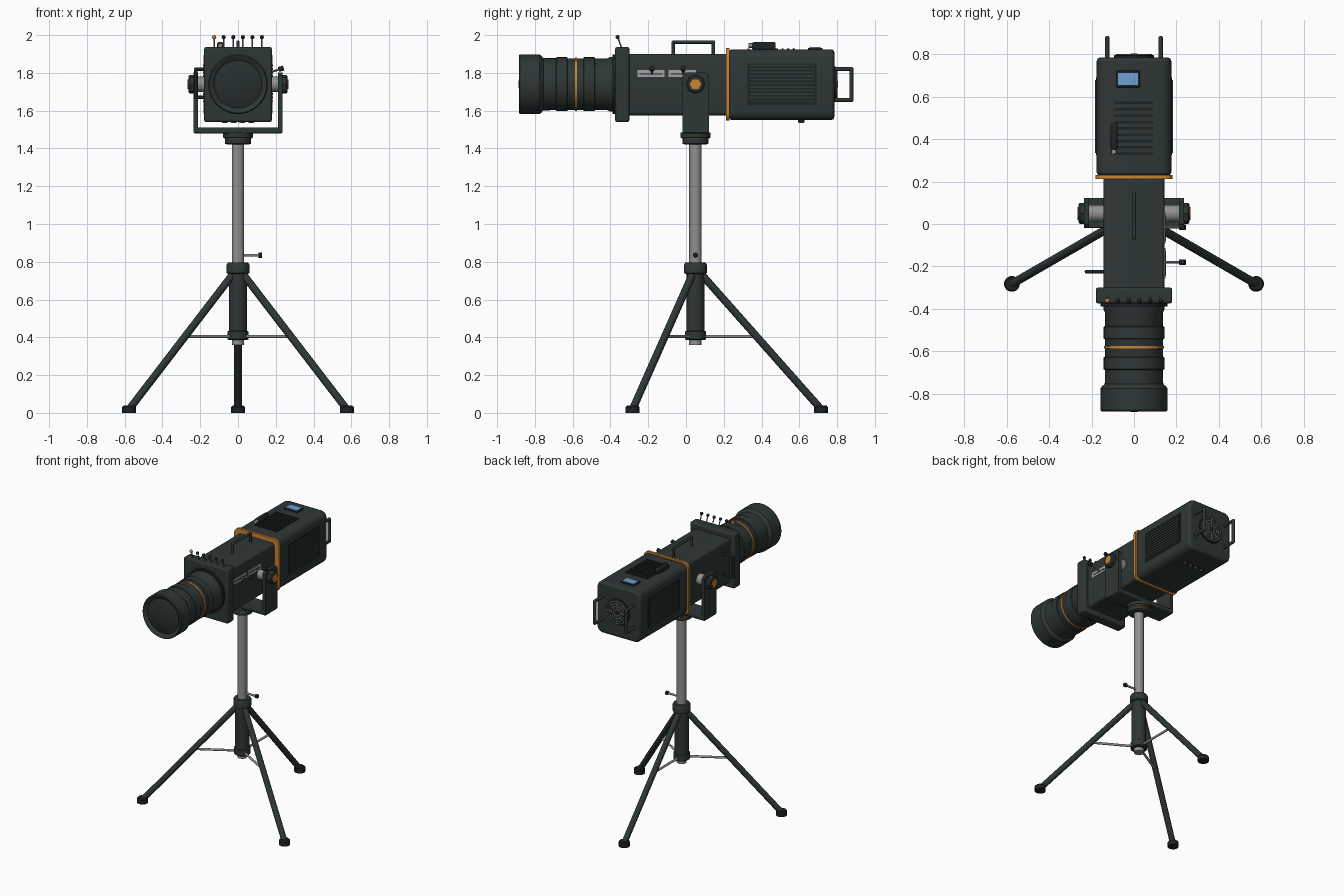
import bpy, bmesh, math
from mathutils import Vector

cube = bpy.data.objects.get("Cube")
if cube:
    bpy.data.objects.remove(cube, do_unlink=True)


def material(name, rgb):
    m = bpy.data.materials.new(name)
    m.use_nodes = True
    m.diffuse_color = (*rgb, 1)
    m.node_tree.nodes["Principled BSDF"].inputs["Base Color"].default_value = (*rgb, 1)
    return m


DARK = material("dark_slate", (0.027, 0.038, 0.036))
BLACK = material("black_rubber", (0.012, 0.016, 0.016))
STEEL = material("steel_grey", (0.28, 0.28, 0.28))
LABEL = material("label_silver", (0.36, 0.37, 0.37))
ORANGE = material("orange_trim", (0.6, 0.23, 0.03))
BLUE = material("screen_blue", (0.16, 0.34, 0.65))
GLASS = material("lens_glass", (0.02, 0.028, 0.028))

AXIS = 0.05   # stand axis in y
MID = 1.74    # optical axis height
BACK = Vector((0, 1, 0))
UP = Vector((0, 0, 1))


def finish(bm, name, mat, smooth=False):
    bmesh.ops.recalc_face_normals(bm, faces=bm.faces)
    me = bpy.data.meshes.new(name)
    bm.to_mesh(me)
    bm.free()
    ob = bpy.data.objects.new(name, me)
    bpy.context.collection.objects.link(ob)
    me.materials.append(mat)
    if smooth:
        bpy.ops.object.select_all(action='DESELECT')
        ob.select_set(True)
        bpy.context.view_layer.objects.active = ob
        bpy.ops.object.shade_smooth_by_angle(angle=math.radians(35))
    return ob


def box(name, x, y, z, mat, bevel=0.0, long_edges=0.0):
    """Box from ranges; long_edges rounds the edges running along y."""
    bm = bmesh.new()
    bmesh.ops.create_cube(bm, size=1)
    for v in bm.verts:
        v.co = [r[0] + (c + 0.5) * (r[1] - r[0]) for r, c in zip((x, y, z), v.co)]
    if long_edges:
        edges = [e for e in bm.edges if abs(e.verts[0].co.y - e.verts[1].co.y) > 0.01]
        bmesh.ops.bevel(bm, geom=edges, offset=long_edges, segments=3, profile=0.5, affect='EDGES')
    ob = finish(bm, name, mat, bool(bevel or long_edges))
    if bevel:
        mod = ob.modifiers.new("edge_bevel", 'BEVEL')
        mod.width, mod.segments = bevel, 2
        mod.limit_method, mod.angle_limit = 'ANGLE', math.radians(50)
    return ob


def lathe(name, profile, origin, axis, mat, sides=32):
    """Spin (radius, distance) pairs about an axis; caps close the ends."""
    bm = bmesh.new()
    rot = Vector(axis).to_track_quat('Z', 'Y')
    rings = []
    for r, d in profile:
        rings.append([bm.verts.new(Vector(origin) + rot @ Vector(
            (r * math.cos(math.tau * i / sides), r * math.sin(math.tau * i / sides), d)))
            for i in range(sides)])
    for a, b in zip(rings, rings[1:]):
        for i in range(sides):
            j = (i + 1) % sides
            bm.faces.new((a[i], a[j], b[j], b[i]))
    bm.faces.new(rings[0])
    bm.faces.new(rings[-1])
    return finish(bm, name, mat, True)


def rod(name, a, b, r, mat, sides=16):
    a, b = Vector(a), Vector(b)
    return lathe(name, [(r, 0), (r, (b - a).length)], a, b - a, mat, sides)


def ball(name, at, r, mat):
    bm = bmesh.new()
    bmesh.ops.create_uvsphere(bm, u_segments=12, v_segments=8, radius=r)
    bmesh.ops.translate(bm, verts=bm.verts, vec=at)
    return finish(bm, name, mat, True)


def grip(name, points, r, mat):
    """Bent bar through points."""
    for i, (a, b) in enumerate(zip(points, points[1:])):
        rod(f"{name}_bar_{i}", a, b, r, mat, 12)
    for i, p in enumerate(points[1:-1]):
        ball(f"{name}_bend_{i}", p, r, mat)


# --- tripod ---
rod("inner_pole", (0, AXIS, 0.36), (0, AXIS, 1.43), 0.033, STEEL, 32)
lathe("pole_sleeve", [(0.048, 0.385), (0.055, 0.39), (0.055, 0.43), (0.048, 0.435), (0.048, 0.735),
                      (0.06, 0.74), (0.06, 0.785), (0.054, 0.795)], (0, AXIS, 0), UP, DARK)
for i, name in enumerate(("back", "front_right", "front_left")):
    a = math.radians(90 + 120 * i)

    def out(r, z):
        return (r * math.cos(a), AXIS + r * math.sin(a), z)
    rod(name + "_leg", out(0.035, 0.73), out(0.66, 0.025), 0.02, DARK, 20)
    lathe(name + "_foot", [(0.037, 0), (0.037, 0.03), (0.03, 0.038)], out(0.665, 0), UP, BLACK)
    rod(name + "_brace", out(0.04, 0.405), out(0.325, 0.405), 0.008, STEEL, 12)
rod("pole_clamp_screw", (0.03, AXIS, 0.835), (0.11, AXIS, 0.835), 0.007, STEEL, 12)
rod("pole_clamp_knob", (0.108, AXIS, 0.835), (0.126, AXIS, 0.835), 0.014, BLACK)

# --- yoke and pivots ---
lathe("yoke_base", [(0.055, 1.42), (0.068, 1.425), (0.068, 1.455), (0.08, 1.457), (0.08, 1.485)],
      (0, AXIS, 0), UP, DARK)
rod("yoke_base_ring", (0, AXIS, 1.452), (0, AXIS, 1.457), 0.074, ORANGE, 32)
box("yoke_bottom", (-0.235, 0.235), (-0.018, 0.122), (1.48, 1.512), DARK, 0.006)
for s, side in ((-1, "right"), (1, "left")):
    bm = bmesh.new()
    outline = [(-0.018, 1.485), (-0.018, 1.785), (0.0, 1.802), (0.104, 1.802), (0.122, 1.785), (0.122, 1.485)]
    face = bm.faces.new([bm.verts.new((s * 0.212, y, z)) for y, z in outline])
    ext = bmesh.ops.extrude_face_region(bm, geom=[face])["geom"]
    bmesh.ops.translate(bm, vec=(s * 0.023, 0, 0), verts=[v for v in ext if isinstance(v, bmesh.types.BMVert)])
    finish(bm, side + "_yoke_arm", DARK)
    at = (0, AXIS, MID)
    lathe(side + "_pivot", [(0.04, 0.13), (0.04, 0.215)], at, (s, 0, 0), STEEL)
    lathe(side + "_pivot_knob", [(0.05, 0.234), (0.05, 0.255), (0.042, 0.262)], at, (s, 0, 0), DARK, 8)
    lathe(side + "_pivot_cap", [(0.03, 0.26), (0.03, 0.267)], at, (s, 0, 0), ORANGE, 6)

# --- housings ---
box("front_housing", (-0.145, 0.145), (-0.31, 0.23), (1.575, 1.9), DARK, 0.005, 0.018)
box("gate_frame", (-0.18, 0.18), (-0.375, -0.3), (1.54, 1.937), DARK, 0.01)
box("orange_seam", (-0.182, 0.182), (0.213, 0.23), (1.547, 1.932), ORANGE, 0, 0.04)
box("rear_housing", (-0.176, 0.176), (0.228, 0.785), (1.55, 1.925), DARK, 0.016, 0.045)

# --- cooling vents ---
for s, side in ((-1, "right"), (1, "left")):
    box(side + "_vent_panel", sorted((s * 0.17, s * 0.179)), (0.325, 0.69), (1.63, 1.85), BLACK)
    for i in range(11):
        z = 1.645 + i * 0.019
        box(f"{side}_vent_slat_{i}", sorted((s * 0.17, s * 0.184)), (0.335, 0.68), (z, z + 0.01), DARK)
for i in range(9):
    y = 0.325 + i * 0.03
    box(f"top_vent_slot_{i}", (-0.095, 0.09), (y, y + 0.012), (1.92, 1.93), BLACK)

# --- top fittings ---
box("screen_frame", (-0.083, 0.028), (0.645, 0.723), (1.92, 1.933), BLACK, 0.004)
box("screen", (-0.075, 0.02), (0.655, 0.713), (1.93, 1.937), BLUE)
grip("top_handle", [(0, -0.067, 1.89), (0, -0.067, 1.963), (0, 0.145, 1.963), (0, 0.145, 1.89)], 0.009, DARK)
box("top_latch", (-0.11, -0.078), (0.35, 0.475), (1.92, 1.963), BLACK, 0.008)
rod("top_latch_tip", (-0.094, 0.33, 1.945), (-0.094, 0.355, 1.945), 0.012, STEEL)

# --- shutter levers on the gate ---
for i in range(6):
    x = -0.126 + i * 0.0505
    rod(f"shutter_lever_{i}", (x, -0.34, 1.93), (x, -0.36, 1.985), 0.004, STEEL, 8)
    ball(f"shutter_tip_{i}", (x, -0.362, 1.989), 0.011, ORANGE if i == 0 else BLACK)

# --- side scales, focus levers and side handle ---
for i, (y, knob) in enumerate(((-0.185, -0.18), (-0.02, -0.015))):
    box(f"scale_plate_{i}", (0.14, 0.149), (y - 0.072, y + 0.072), (1.777, 1.815), LABEL)
    box(f"scale_slot_{i}", (0.14, 0.151), (y - 0.06, y + 0.06), (1.792, 1.798), BLACK)
    rod(f"focus_lever_{i}", (0.14, knob, 1.795), (0.225, knob, 1.82), 0.006, STEEL, 10)
    rod(f"focus_knob_{i}", (0.215, knob, 1.818), (0.242, knob, 1.826), 0.013, BLACK)
grip("side_handle", [(-0.14, -0.225, 1.82), (-0.224, -0.225, 1.82),
                     (-0.224, -0.225, 1.67), (-0.14, -0.225, 1.67)], 0.009, BLACK)

# --- lens barrel ---
lens = (0, 0, MID)
lathe("lens_barrel", [(0.12, -0.86), (0.143, -0.882), (0.152, -0.885), (0.158, -0.878), (0.158, -0.775),
                      (0.15, -0.765), (0.138, -0.755), (0.136, -0.42), (0.145, -0.4), (0.145, -0.37)],
      lens, BACK, DARK, 48)
for i, (a, b) in enumerate(((-0.685, -0.63), (-0.54, -0.485))):
    lathe(f"focus_ring_{i}", [(0.136, a - 0.004), (0.143, a), (0.143, b), (0.136, b + 0.004)],
          lens, BACK, DARK, 48)
lathe("lens_orange_band", [(0.141, -0.587), (0.141, -0.576)], lens, BACK, ORANGE, 48)
lathe("lens_mount_ring", [(0.158, -0.39), (0.158, -0.37)], lens, BACK, BLACK, 48)
lathe("front_glass", [(0.01, -0.886), (0.06, -0.883), (0.1, -0.876), (0.135, -0.863), (0.135, -0.85)],
      lens, BACK, GLASS, 48)

# --- rear fan grille ---
lathe("fan_rim", [(0.095, 0.78), (0.095, 0.794), (0.088, 0.798)], lens, BACK, BLACK)
for i in range(4):
    bpy.ops.mesh.primitive_torus_add(major_segments=32, minor_segments=6, major_radius=0.024 + 0.019 * i,
                                     minor_radius=0.003, location=(0, 0.8, MID), rotation=(math.pi / 2, 0, 0))
    ring = bpy.context.object
    ring.name = f"fan_ring_{i}"
    ring.data.materials.append(STEEL)
for i in range(8):
    a = math.tau * i / 8
    d = Vector((math.cos(a), 0, math.sin(a)))
    c = Vector((0, 0.8, MID))
    rod(f"fan_spoke_{i}", c + d * 0.015, c + d * 0.085, 0.003, STEEL, 6)
rod("fan_hub", (0, 0.79, MID), (0, 0.804, MID), 0.017, BLACK)

# --- rear handles ---
for s, side in ((-1, "right"), (1, "left")):
    x = s * 0.126
    grip(side + "_rear_handle", [(x, 0.77, 1.82), (x, 0.876, 1.82), (x, 0.876, 1.657), (x, 0.77, 1.657)], 0.011, DARK)

# --- sockets underneath ---
for x, mat in ((0.07, ORANGE), (0.023, LABEL), (-0.023, LABEL), (-0.07, BLUE)):
    rod("socket_shell", (x, 0.61, 1.555), (x, 0.61, 1.538), 0.018, BLACK)
    rod("socket_core", (x, 0.61, 1.555), (x, 0.61, 1.535), 0.011, mat)
